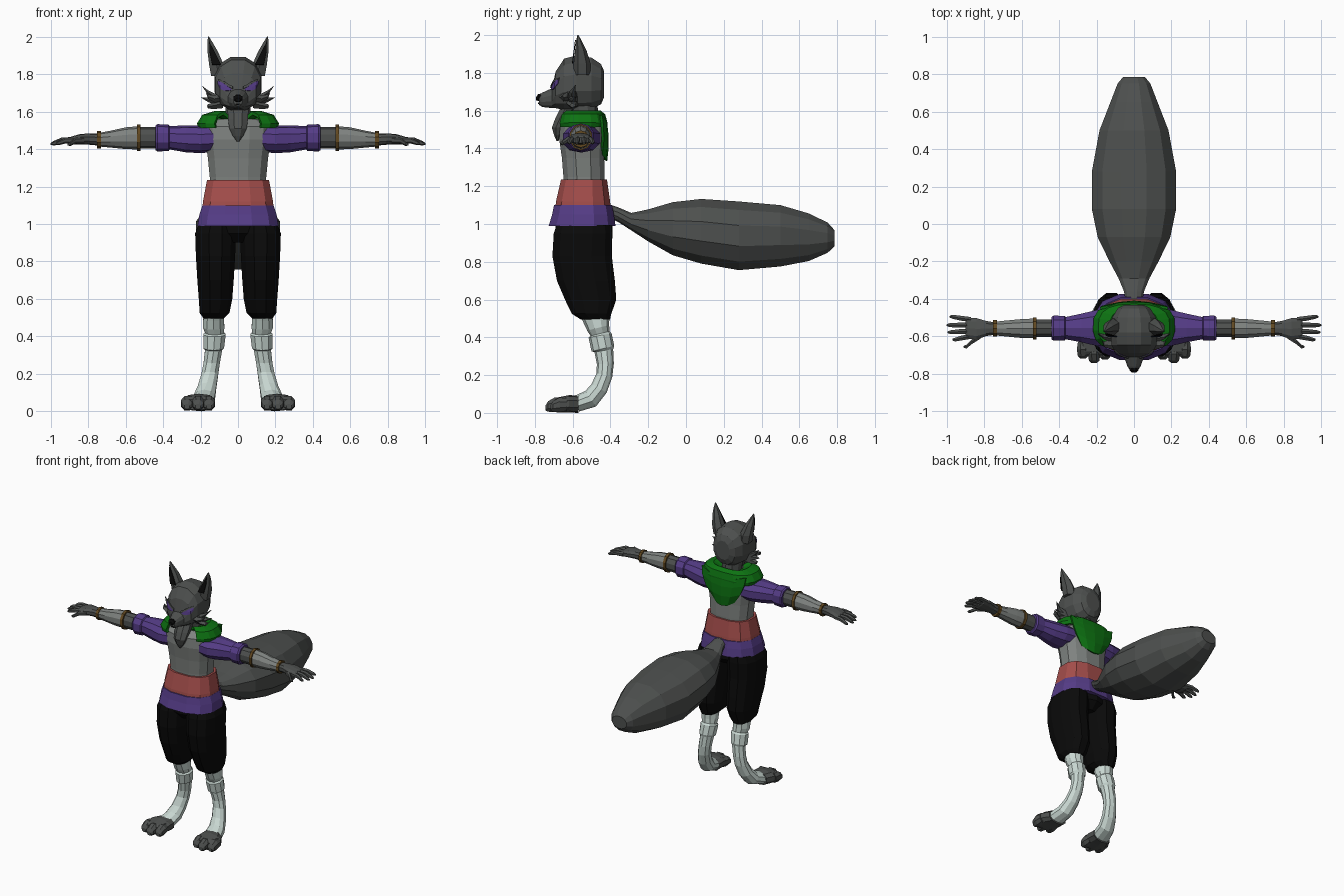
import bpy, bmesh, math
from mathutils import Vector
from mathutils.bvhtree import BVHTree

X, Y, Z = Vector((1, 0, 0)), Vector((0, 1, 0)), Vector((0, 0, 1))


def material(name, r, g, b):
    m = bpy.data.materials.new(name)
    m.diffuse_color = (r, g, b, 1)
    return m


FUR = material("dark grey fur", 0.075, 0.08, 0.077)
LIGHT = material("light grey cloth", 0.21, 0.225, 0.215)
WRAP = material("pale wrap", 0.58, 0.68, 0.64)
PURPLE = material("purple cloth", 0.09, 0.045, 0.24)
RED = material("red sash", 0.37, 0.075, 0.07)
GREEN = material("green cape", 0.004, 0.17, 0.006)
BLACK = material("black cloth", 0.003, 0.003, 0.003)
BROWN = material("brown leather", 0.12, 0.065, 0.015)


def add_object(name, verts, faces, mat, mirror=False, thick=0):
    me = bpy.data.meshes.new(name)
    bm = bmesh.new()
    vs = [bm.verts.new(v) for v in verts]
    for f in faces:
        bm.faces.new([vs[i] for i in f])
    bmesh.ops.recalc_face_normals(bm, faces=bm.faces)
    bm.to_mesh(me)
    bm.free()
    me.materials.append(mat)
    ob = bpy.data.objects.new(name, me)
    bpy.context.collection.objects.link(ob)
    if thick:
        s = ob.modifiers.new("thickness", 'SOLIDIFY')
        s.thickness, s.offset = thick, 0
    if mirror:
        ob.modifiers.new("mirror", 'MIRROR').use_mirror_merge = False
    return ob


def loft(name, rings, mat, side=X, axis=None, n=10, p=2.0, mirror=False):
    """Rings are (x, y, z, half size along side, half size across)."""
    c = [Vector(r[:3]) for r in rings]
    verts, faces = [], []
    for i, r in enumerate(rings):
        t = axis or (c[min(i + 1, len(c) - 1)] - c[max(i - 1, 0)]).normalized()
        other = t.cross(side).normalized()
        for k in range(n):
            a = 2 * math.pi * (k + 0.5) / n
            u, v = (math.copysign(abs(w) ** (2 / p), w) for w in (math.cos(a), math.sin(a)))
            verts.append(c[i] + side * u * r[3] + other * v * r[4])
    for i in range(len(c) - 1):
        for k in range(n):
            l = (k + 1) % n
            faces.append((i * n + k, i * n + l, i * n + n + l, i * n + n + k))
    last = len(verts) - n
    faces += [tuple(range(n)), tuple(range(last, last + n))]
    return add_object(name, verts, faces, mat, mirror)


def sheet(name, rows, mat, thick, mirror=False):
    """Thin surface through rows of points."""
    w = len(rows[0])
    faces = [(i * w + j, i * w + j + 1, i * w + w + j + 1, i * w + w + j)
             for i in range(len(rows) - 1) for j in range(w - 1)]
    return add_object(name, [q for r in rows for q in r], faces, mat, mirror, thick)


# Torso, sash and tunic skirt
loft("torso", [(0, -.54, 1.18, .155, .11), (0, -.54, 1.25, .155, .112), (0, -.545, 1.35, .165, .115),
               (0, -.55, 1.45, .18, .125), (0, -.55, 1.52, .18, .12), (0, -.54, 1.56, .12, .09)],
     LIGHT, axis=Z, n=12, p=2.5)
loft("red_sash", [(0, -.545, 1.09, .195, .15), (0, -.545, 1.12, .192, .147), (0, -.54, 1.235, .17, .125)],
     RED, axis=Z, n=12, p=2.6)
loft("tunic_skirt", [(0, -.55, .99, .222, .182), (0, -.545, 1.05, .212, .168), (0, -.545, 1.10, .195, .158)],
     PURPLE, axis=Z, n=12, p=2.5)

# Baggy trousers
loft("hips", [(0, -.54, .9, .1, .1), (0, -.54, .95, .17, .15), (0, -.54, 1.0, .18, .15)], BLACK, axis=Z)
loft("trouser_leg", [(.13, -.48, .495, .055, .08), (.125, -.5, .525, .082, .108), (.12, -.505, .6, .092, .14),
                     (.12, -.53, .7, .1, .158), (.12, -.55, .83, .108, .162), (.12, -.545, .95, .112, .16),
                     (.115, -.54, .995, .1, .15)], BLACK, axis=Z, n=12, p=2.3, mirror=True)

# Wrapped lower legs and paws
loft("leg_wrap", [(.13, -.49, .54, .055, .075), (.13, -.475, .5, .058, .072), (.13, -.465, .45, .06, .06),
                  (.125, -.455, .42, .052, .052), (.125, -.455, .41, .062, .062), (.13, -.44, .34, .058, .062),
                  (.13, -.435, .33, .048, .05), (.14, -.427, .26, .046, .045), (.15, -.432, .2, .047, .043),
                  (.165, -.46, .13, .052, .046), (.18, -.505, .075, .06, .05), (.195, -.58, .048, .068, .043)],
     WRAP, mirror=True)
loft("paw", [(.195, -.57, .046, .072, .046), (.208, -.62, .048, .088, .046), (.215, -.68, .042, .088, .04),
             (.215, -.70, .036, .078, .03)], FUR, axis=-Y, p=2.5, mirror=True)
for i, (tx, ty) in enumerate([(.155, -.675), (.213, -.695), (.272, -.67)]):
    loft(f"toe_{i}", [(tx, ty + .04, .044, .03, .036), (tx, ty, .043, .036, .042), (tx, ty - .035, .034, .03, .03),
                      (tx, ty - .048, .026, .015, .015)], FUR, axis=-Y, n=8, mirror=True)

# Sleeves, arms, forearm wraps and straps
loft("sleeve", [(.13, -.55, 1.455, .1, .07), (.2, -.555, 1.452, .1, .074), (.28, -.555, 1.455, .08, .072),
                (.365, -.556, 1.46, .062, .062), (.37, -.556, 1.46, .068, .07), (.43, -.556, 1.46, .07, .073),
                (.44, -.556, 1.46, .062, .066)], PURPLE, side=Y, axis=X, p=2.3, mirror=True)
loft("upper_arm", [(.42, -.557, 1.46, .05, .058), (.54, -.557, 1.46, .05, .058)],
     FUR, side=Y, axis=X, mirror=True)
loft("forearm_wrap", [(.53, -.557, 1.46, .055, .062), (.6, -.558, 1.458, .053, .058),
                      (.68, -.558, 1.453, .045, .045), (.745, -.558, 1.45, .038, .036)],
     LIGHT, side=Y, axis=X, mirror=True)
for nm, sx, sz, a, b in [("elbow_strap", .53, 1.46, .062, .07), ("wrist_strap", .742, 1.45, .046, .046)]:
    loft(nm, [(sx - .01, -.557, sz, a, b), (sx + .01, -.557, sz, a, b)], BROWN, side=Y, axis=X, mirror=True)

# Hands with four fingers and a thumb
loft("palm", [(.74, -.558, 1.45, .034, .032), (.79, -.558, 1.453, .042, .03), (.84, -.56, 1.453, .06, .028),
              (.89, -.555, 1.445, .058, .022), (.9, -.555, 1.443, .05, .015)],
     FUR, side=Y, axis=X, p=2.4, mirror=True)
fingers = [(.87, -.51, .985, -.495, 1.43), (.88, -.54, 1.0, -.54, 1.428), (.88, -.572, .995, -.578, 1.428),
           (.87, -.6, .97, -.617, 1.43), (.82, -.6, .91, -.655, 1.425)]
for i, (x0, y0, x1, y1, z1) in enumerate(fingers):
    xm, ym = (x0 + x1) / 2, (y0 + y1) / 2
    loft(f"finger_{i}", [(x0, y0, 1.447, .015, .017), (xm, ym, 1.446, .015, .016),
                         (x1 - .015, y1, z1 + .003, .012, .012), (x1, y1, z1, .005, .005)],
         FUR, side=Y, axis=X, n=6, mirror=True)

# Cape collar: an open band round the neck, then the panel down the back
rows = []
for rx, ry, z in [(.075, .07, 1.565), (.13, .095, 1.592), (.185, .112, 1.575), (.212, .122, 1.535), (.205, .12, 1.515)]:
    row = []
    for k in range(17):
        a = math.radians(-62 + k * 304 / 16)
        u, v = (math.copysign(abs(w) ** .72, w) for w in (math.cos(a), math.sin(a)))
        row.append((rx * u, -.548 + ry * v, z))
    rows.append(row)
# keep the gap at the front
front = math.radians(28)
rows = []
for rx, ry, z in [(.075, .07, 1.565), (.13, .095, 1.592), (.185, .112, 1.575), (.21, .122, 1.535), (.203, .12, 1.515)]:
    row = []
    for k in range(17):
        a = -math.pi / 2 + front + k * (2 * math.pi - 2 * front) / 16
        u, v = (math.copysign(abs(w) ** .72, w) for w in (math.cos(a), math.sin(a)))
        row.append((rx * u, -.548 + ry * v, z))
    rows.append(row)
sheet("cape_collar", rows, GREEN, .02)
sheet("cape_back", [[(w * s, y - .025 * s * s, z + .035 * s * s) for s in (-1, -.5, 0, .5, 1)]
                    for w, y, z in [(.18, -.425, 1.54), (.17, -.418, 1.48), (.14, -.416, 1.41), (.085, -.424, 1.335)]],
      GREEN, .014)

# Neck and chest tuft
loft("neck", [(0, -.54, 1.52, .08, .08), (0, -.54, 1.58, .07, .075), (0, -.55, 1.66, .07, .08)], FUR, axis=Z)
loft("chest_tuft", [(0, -.62, 1.61, .06, .05), (0, -.65, 1.56, .058, .045), (0, -.675, 1.51, .05, .038),
                    (0, -.68, 1.47, .03, .02), (0, -.68, 1.44, .006, .006)], FUR, axis=Z, n=8)

# Head with muzzle
head = loft("head", [(0, y, (lo + hi) / 2, w, (hi - lo) / 2) for y, w, lo, hi in
                     [(-.433, .055, 1.67, 1.81), (-.45, .09, 1.63, 1.85), (-.5, .12, 1.605, 1.885),
                      (-.58, .13, 1.6, 1.897), (-.645, .124, 1.6, 1.88), (-.69, .1, 1.61, 1.81),
                      (-.71, .055, 1.612, 1.72), (-.76, .036, 1.618, 1.697), (-.778, .024, 1.63, 1.685)]],
            FUR, axis=-Y, n=12, p=2.2)
loft("nose", [(0, -.765, 1.672, .026, .02), (0, -.782, 1.67, .026, .02), (0, -.793, 1.664, .014, .01)],
     BLACK, axis=-Y, n=8)
loft("mouth", [(0, -.755, 1.637, .028, .004), (0, -.783, 1.64, .012, .004)], BLACK, axis=-Y, n=6)

# Slanted eyes and brows laid on the face
me = head.data
tree = BVHTree.FromPolygons([v.co for v in me.vertices], [f.vertices for f in me.polygons])


def face_plate(name, columns, mat, lift):
    plate = []
    for s in (0, .5, 1):
        row = []
        for x, lo, hi in columns:
            hit = tree.ray_cast(Vector((x, -2, lo + (hi - lo) * s)), Y)[0]
            row.append(hit - Y * lift)
        plate.append(row)
    sheet(name, plate, mat, .006, mirror=True)


face_plate("eye", [(.034, 1.716, 1.72), (.05, 1.711, 1.732), (.075, 1.712, 1.75), (.095, 1.722, 1.762),
                   (.106, 1.745, 1.765)], PURPLE, .004)
face_plate("brow", [(.028, 1.72, 1.735), (.05, 1.732, 1.746), (.075, 1.75, 1.762), (.106, 1.765, 1.775)], FUR, .008)

# Ears with dark inner faces
loft("ear", [(.1, -.55, 1.79, .05, .045), (.115, -.55, 1.85, .045, .045), (.135, -.557, 1.92, .032, .03),
             (.15, -.567, 1.97, .016, .015), (.157, -.572, 2.0, .003, .003)], FUR, axis=Z, n=6, mirror=True)
add_object("inner_ear", [(.09, -.601, 1.85), (.138, -.6, 1.85), (.152, -.592, 1.92), (.154, -.585, 1.975),
                         (.125, -.592, 1.92)], [(0, 1, 2, 3, 4)], BLACK, True, .005)

# Cheek fur spikes
for i, (z0, x1, z1, y1) in enumerate([(1.69, .19, 1.735, -.6), (1.67, .195, 1.675, -.6), (1.645, .165, 1.63, -.6),
                                      (1.68, .17, 1.7, -.64)]):
    loft(f"cheek_spike_{i}", [(.08, y1, z0, .035, .028), (.125, y1, z0 - .012, .028, .02),
                              (.16, y1, (z0 + z1) / 2 - .01, .016, .012), (x1, y1 + .015, z1, .002, .002)],
         FUR, side=Y, axis=X, n=5, mirror=True)

# Bushy tail
loft("tail", [(0, y, (lo + hi) / 2, w, (hi - lo) / 2) for y, w, lo, hi in
              [(-.42, .045, 1.04, 1.11), (-.36, .055, 1.01, 1.09), (-.29, .085, .965, 1.06), (-.2, .135, .905, 1.08),
               (-.07, .2, .83, 1.12), (.08, .232, .785, 1.138), (.28, .232, .75, 1.125), (.5, .19, .77, 1.105),
               (.65, .13, .8, 1.06), (.75, .09, .845, 1.01), (.785, .06, .88, .97)]],
     FUR, axis=Y, n=12, p=2.2)
